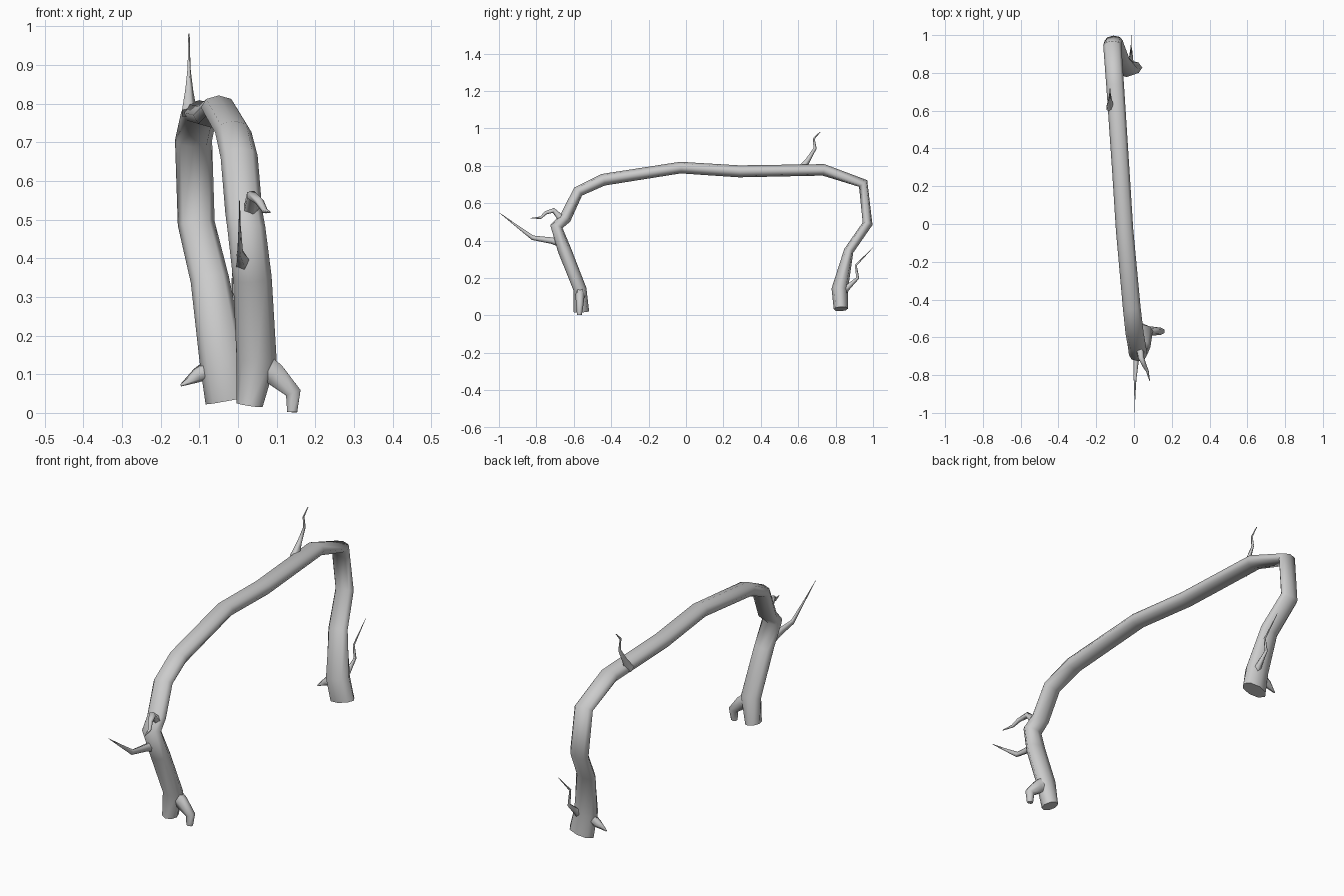
import bpy, bmesh, math
from mathutils import Vector


def tube(name, pts, sides, hint=(1, 0, 0)):
    """Loft elliptical rings; each point is x, y, z, radius along hint, radius across it."""
    bm = bmesh.new()
    P = [Vector(p[:3]) for p in pts]
    rings = []
    for i, p in enumerate(pts):
        t = Vector((0, 0, 0))
        if i > 0:
            t += (P[i] - P[i - 1]).normalized()
        if i < len(P) - 1:
            t += (P[i + 1] - P[i]).normalized()
        t.normalize()
        side = Vector(hint)
        side = (side - t * side.dot(t)).normalized()
        up = t.cross(side)
        rings.append([bm.verts.new(P[i] + side * p[3] * math.cos(2 * math.pi * k / sides)
                                   + up * p[4] * math.sin(2 * math.pi * k / sides))
                      for k in range(sides)])
    for a, b in zip(rings, rings[1:]):
        for k in range(sides):
            n = (k + 1) % sides
            bm.faces.new((a[k], a[n], b[n], b[k]))
    bm.faces.new(rings[0][::-1])
    bm.faces.new(rings[-1])
    bmesh.ops.recalc_face_normals(bm, faces=bm.faces)
    me = bpy.data.meshes.new(name)
    bm.to_mesh(me)
    bm.free()
    ob = bpy.data.objects.new(name, me)
    bpy.context.collection.objects.link(ob)
    for f in me.polygons:
        f.use_smooth = len(f.vertices) == 4
    return ob


# Main arched trunk, from front foot over the top to back foot
tube("arched_trunk", [
    (.03, -.56, .02, .034, .042),
    (.048, -.567, .14, .052, .035),
    (.037, -.65, .35, .05, .036),
    (.022, -.693, .475, .049, .034),
    (.015, -.645, .52, .048, .032),
    (.003, -.577, .662, .048, .03),
    (-.012, -.443, .725, .047, .032),
    (-.05, -.03, .79, .046, .031),
    (-.07, .285, .77, .046, .032),
    (-.1, .735, .778, .047, .031),
    (-.115, .947, .705, .048, .028),
    (-.108, .971, .49, .048, .027),
    (-.073, .87, .345, .05, .026),
    (-.04, .822, .14, .06, .044),
    (-.02, .828, .034, .065, .038)], 8)

# Forked root beside the front foot
tube("front_root", [
    (.05, -.565, .125, .026, .045),
    (.095, -.567, .1, .024, .034),
    (.143, -.568, .052, .019, .023),
    (.14, -.57, .002, .013, .015)], 6, (0, 1, 0))

# Pointed root on the outside of the back foot
tube("back_root", [
    (-.06, .825, .12, .025, .03),
    (-.105, .825, .097, .018, .02),
    (-.148, .82, .071, .003, .003)], 5, (0, 1, 0))

# Thin twigs
tube("top_twig", [
    (-.127, .615, .775, .022, .025),
    (-.127, .655, .835, .011, .013),
    (-.127, .69, .893, .004, .009),
    (-.127, .683, .945, .003, .006),
    (-.127, .717, .98, .002, .002)], 5)
tube("front_long_twig", [
    (.012, -.65, .385, .022, .028),
    (.01, -.72, .4, .016, .018),
    (.005, -.82, .415, .008, .013),
    (.004, -.914, .485, .003, .006),
    (.004, -.998, .549, .001, .001)], 5)
tube("front_curled_twig", [
    (.03, -.66, .51, .022, .022),
    (.037, -.71, .562, .017, .014),
    (.055, -.75, .548, .012, .01),
    (.07, -.778, .522, .008, .007),
    (.083, -.83, .519, .002, .002)], 5)
tube("back_twig", [
    (-.02, .835, .125, .02, .025),
    (-.017, .87, .155, .013, .015),
    (-.015, .918, .2, .006, .009),
    (-.015, .908, .268, .004, .006),
    (-.015, .999, .362, .001, .001)], 5)
